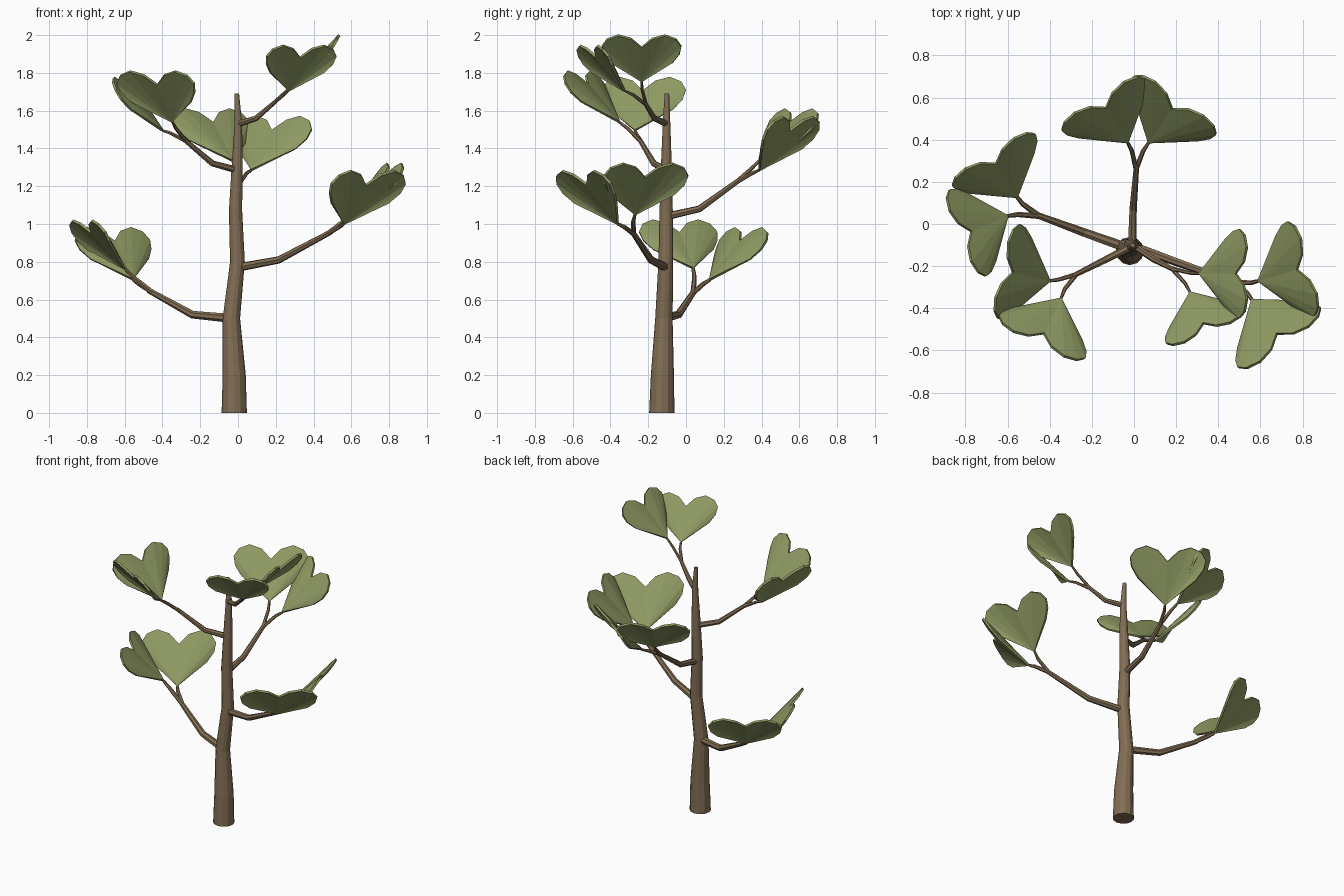
import bpy, bmesh, math
from mathutils import Vector

if "Cube" in bpy.data.objects:
    bpy.data.objects.remove(bpy.data.objects["Cube"])


def material(name, rgb):
    m = bpy.data.materials.new(name)
    m.diffuse_color = (*rgb, 1)
    m.use_nodes = True
    m.node_tree.nodes["Principled BSDF"].inputs["Base Color"].default_value = m.diffuse_color
    return m


bark = material("bark", (0.225, 0.155, 0.088))
green = material("leaf_green", (0.275, 0.325, 0.125))


def finish(bm, name, mat):
    bmesh.ops.recalc_face_normals(bm, faces=bm.faces)
    me = bpy.data.meshes.new(name)
    bm.to_mesh(me)
    bm.free()
    me.materials.append(mat)
    ob = bpy.data.objects.new(name, me)
    bpy.context.collection.objects.link(ob)
    return ob


def tube(name, pts, radii, sides, upright=False):
    """Low-poly tapered tube through the points."""
    bm = bmesh.new()
    pts = [Vector(p) for p in pts]
    rings = []
    for i, (p, r) in enumerate(zip(pts, radii)):
        d = pts[min(i + 1, len(pts) - 1)] - pts[max(i - 1, 0)]
        d = Vector((0, 0, 1)) if upright else d.normalized()
        a = Vector((1, 0, 0)) if upright else d.cross(Vector((0, 0, 1))).normalized()
        b = d.cross(a)
        angs = [2 * math.pi * k / sides for k in range(sides)]
        rings.append([bm.verts.new(p + r * (math.cos(t) * a + math.sin(t) * b)) for t in angs])
    for r0, r1 in zip(rings, rings[1:]):
        for k in range(sides):
            j = (k + 1) % sides
            bm.faces.new((r0[k], r0[j], r1[j], r1[k]))
    bm.faces.new(rings[0])
    bm.faces.new(rings[-1])
    return finish(bm, name, bark)


# Half outline of the heart-shaped leaf: (sideways, along, lift), notch last
HALF = [(0.19, 0.185, -0.03), (0.235, 0.255, -0.025), (0.247, 0.315, -0.012), (0.215, 0.365, 0),
        (0.145, 0.392, 0.008), (0.065, 0.365, 0.005), (0, 0.295, 0)]


def leaf(name, base, azimuth, scale, elevation):
    """Fan of triangles from the stalk with drooping sides, given thickness."""
    az, el = math.radians(azimuth), math.radians(elevation)
    out = Vector((math.cos(az), math.sin(az), 0))
    u = out * math.cos(el) + Vector((0, 0, math.sin(el)))
    v = Vector((math.sin(az), -math.cos(az), 0))
    n = v.cross(u)
    outline = HALF + [(-x, y, z) for x, y, z in HALF[-2::-1]]
    bm = bmesh.new()
    root = bm.verts.new(base)
    vs = [bm.verts.new(Vector(base) + scale * (x * v + y * u + z * n)) for x, y, z in outline]
    for a, b in zip(vs, vs[1:]):
        bm.faces.new((root, a, b))
    ob = finish(bm, name, green)
    mod = ob.modifiers.new("thickness", 'SOLIDIFY')
    mod.thickness = 0.014
    mod.offset = 0


# Trunk
tube("trunk",
     [(-0.02, -0.128, 0), (-0.02, -0.125, 0.2), (-0.035, -0.117, 0.5), (-0.003, -0.107, 0.8),
      (-0.013, -0.105, 1.07), (-0.005, -0.104, 1.3), (0.002, -0.103, 1.53), (-0.006, -0.101, 1.69)],
     [0.067, 0.061, 0.046, 0.039, 0.035, 0.029, 0.02, 0.012], 12, upright=True)

# Branches: path up to the fork, then two stalk ends, each with leaf azimuth, scale, elevation
BRANCHES = [
    ([(-0.03, -0.115, 0.50), (-0.24, -0.04, 0.52), (-0.475, 0.047, 0.65)],
     [((-0.555, 0.127, 0.705), 122, 0.94, 47), ((-0.60, 0.038, 0.765), 203, 0.9, 45)]),
    ([(0.0, -0.107, 0.77), (0.215, -0.185, 0.81), (0.495, -0.285, 0.96)],
     [((0.56, -0.36, 1.0), 306, 0.98, 46), ((0.59, -0.27, 1.05), 16, 0.94, 46)]),
    ([(-0.01, -0.105, 1.04), (-0.005, 0.07, 1.08), (0.012, 0.285, 1.235)],
     [((0.07, 0.387, 1.285), 55, 0.97, 47), ((-0.03, 0.387, 1.335), 122, 0.95, 46)]),
    ([(-0.005, -0.104, 1.285), (-0.135, -0.17, 1.32), (-0.295, -0.25, 1.455)],
     [((-0.40, -0.27, 1.495), 167, 0.93, 49), ((-0.347, -0.354, 1.54), 244, 0.92, 47)]),
    ([(0.0, -0.103, 1.53), (0.095, -0.168, 1.56), (0.20, -0.222, 1.65)],
     [((0.267, -0.325, 1.705), 293, 0.81, 48), ((0.31, -0.235, 1.755), 0, 0.85, 46)]),
]
for i, (path, forks) in enumerate(BRANCHES, 1):
    s = 1.08 - 0.07 * i
    tube(f"branch_{i}", path, [0.024 * s, 0.021 * s, 0.015 * s], 7)
    fork = Vector(path[-1])
    for side, (end, *shape) in zip("ab", forks):
        end = Vector(end)
        back = (Vector(path[-2]) - fork).normalized() * 0.03
        kink = fork.lerp(end, 0.55) - back * 0.3
        tube(f"stalk_{i}{side}", [fork + back, kink, end], [0.014 * s, 0.012 * s, 0.009 * s], 6)
        leaf(f"leaf_{i}{side}", end, *shape)
